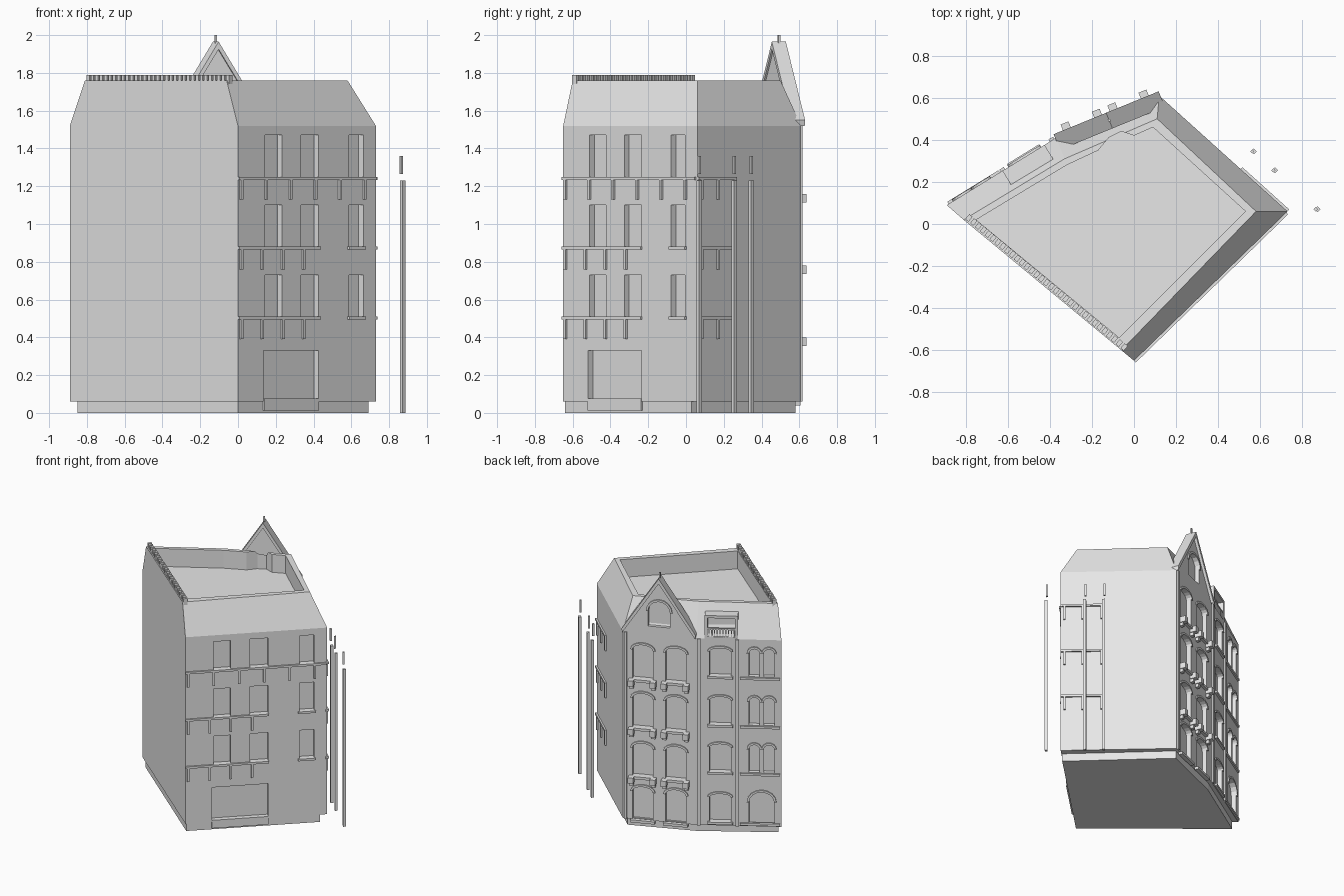
import bpy, bmesh, math
from mathutils import Vector

if "Cube" in bpy.data.objects:
    bpy.data.objects.remove(bpy.data.objects["Cube"], do_unlink=True)

stone = bpy.data.materials.new("grey stone")
stone.use_nodes = True
GREY = (0.8, 0.8, 0.8, 1)
stone.diffuse_color = GREY
stone.node_tree.nodes["Principled BSDF"].inputs["Base Color"].default_value = GREY

# Footprint corners, counter-clockwise
A, B, C, D, E = [Vector(p) for p in
                 ((-.89, .09), (0, -.65), (.73, .06), (.12, .61), (-.37, .41))]
SIDE, STREET, YARD, BAY, WING = (A, B), (B, C), (C, D), (D, E), (E, A)
EAVE, TOP, DECK = 1.52, 1.76, 1.62


def wall_point(wall, s, z, d):
    """Point s along a wall, at height z, d out from its face."""
    u = (wall[1] - wall[0]).normalized()
    p = wall[0] + u * s + Vector((u.y, -u.x)) * d
    return Vector((p.x, p.y, z))


def loft(low, high):
    """Closed solid between two matching rings of points."""
    return [Vector(p) for p in low], [Vector(p) for p in high]


def prism(wall, profile, d0, d1):
    return loft([wall_point(wall, s, z, d0) for s, z in profile],
                [wall_point(wall, s, z, d1) for s, z in profile])


def box(wall, s0, s1, z0, z1, d0, d1):
    return prism(wall, [(s0, z0), (s1, z0), (s1, z1), (s0, z1)], d0, d1)


def slab(low, high, z0, z1):
    return loft([(*p, z0) for p in low], [(*p, z1) for p in high])


def arc(s0, s1, z, rise, n=8):
    mid, half = (s0 + s1) / 2, (s1 - s0) / 2
    return [(mid + half * math.cos(math.pi * i / n), z + rise * math.sin(math.pi * i / n))
            for i in range(n + 1)]


def arched(s0, s1, z0, z1, rise):
    return [(s0, z0), (s1, z0)] + arc(s0, s1, z1 - rise, rise)


def hood(wall, s0, s1, z1, rise, t=.016, d=.01):
    """Raised band over an arched opening."""
    outer = arc(s0 - t, s1 + t, z1 - rise, rise + t)
    return prism(wall, outer + arc(s0, s1, z1 - rise, rise)[::-1], -.005, d)


def make(name, solids):
    bm = bmesh.new()
    for low, high in solids:
        a = [bm.verts.new(p) for p in low]
        b = [bm.verts.new(p) for p in high]
        bm.faces.new(a)
        bm.faces.new(b)
        for i in range(len(a)):
            j = (i + 1) % len(a)
            bm.faces.new((a[i], a[j], b[j], b[i]))
    bmesh.ops.recalc_face_normals(bm, faces=bm.faces)
    me = bpy.data.meshes.new(name)
    bm.to_mesh(me)
    bm.free()
    me.materials.append(stone)
    ob = bpy.data.objects.new(name, me)
    bpy.context.collection.objects.link(ob)
    return ob


def carve(ob, solids):
    cutter = make("cutter", solids)
    mod = ob.modifiers.new("openings", 'BOOLEAN')
    mod.operation, mod.solver, mod.object = 'DIFFERENCE', 'EXACT', cutter
    dg = bpy.context.evaluated_depsgraph_get()
    me = bpy.data.meshes.new_from_object(ob.evaluated_get(dg))
    ob.modifiers.clear()
    ob.data = me
    bpy.data.objects.remove(cutter, do_unlink=True)


# Collect openings and trim facade by facade
cuts, courses, brackets, sills, hoods = [], [], [], [], []

# Street facade: three columns, three storeys and a wide doorway
for sill in (.51, .88, 1.25):
    for s0, s1 in ((.2, .325), (.465, .595), (.82, .925)):
        cuts.append(box(STREET, s0, s1, sill, sill + .22, -.035, .05))
    top = sill > 1.2
    courses.append(box(STREET, 0, 1.01 if top else .6, sill - .016, sill, -.01, .012))
    for i in range(6 if top else 4):
        s = .012 + i * (.182 if top else .153)
        brackets.append(box(STREET, s, s + .016, sill - .12, sill - .016, -.01, .012))
    if not top:
        sills.append(box(STREET, .81, .935, sill - .016, sill, -.01, .012))
    # Short return of each course round the yard corner
    courses.append(box(YARD, 0, .3, sill - .016, sill, -.01, .012))
    for s in (.02, .15, .284):
        brackets.append(box(YARD, s, s + .016, sill - .12, sill - .016, -.01, .012))
cuts.append(box(STREET, .19, .595, .075, .33, -.035, .05))

# Gabled bay: paired arched windows with bracketed sills
for z0, z1 in ((.06, .32), (.4, .66), (.78, 1.05), (1.16, 1.43)):
    for mid in (.146, .386):
        s0, s1 = mid - .075, mid + .075
        cuts.append(prism(BAY, arched(s0, s1, z0, z1, .04), -.035, .05))
        hoods.append(hood(BAY, s0, s1, z1, .04))
        sills.append(box(BAY, s0 - .015, s1 + .015, z0 - .02, z0, -.01, .02))
        if z0 > .1:
            for s in (mid - .08, mid + .08):
                brackets.append(box(BAY, s - .02, s + .02, z0 - .045, z0, -.01, .05))
                brackets.append(box(BAY, s - .014, s + .014, z0 - .07, z0 - .045, -.01, .025))

# Wing: single windows, then paired windows beyond the pilaster
for z0, z1 in ((.09, .31), (.48, .7), (.85, 1.07), (1.23, 1.45)):
    spans = [(.1, .25)] + ([(.38, .455), (.485, .56)] if z0 > .1 else [])
    for s0, s1 in spans:
        rise = .025 if s1 < .3 else .035
        cuts.append(prism(WING, arched(s0, s1, z0, z1, rise), -.035, .05))
        hoods.append(hood(WING, s0, s1, z1, rise))
    sills.append(box(WING, .085, .265, z0 - .018, z0, -.01, .016))
    courses.append(box(WING, .315, .6, z0 - .022, z0 - .004, -.01, .012))
cuts.append(prism(WING, arched(.38, .56, .075, .33, .08), -.035, .05))
hoods.append(hood(WING, .38, .56, .33, .08))

body = [A, B, C, D, E]
walls = make("walls", [slab(body, body, .06, EAVE)])
carve(walls, cuts)
make("string_courses", courses)
make("brackets", brackets)
make("window_sills", sills)
make("arch_hoods", hoods)
make("pilasters", [box(WING, .285, .31, .06, EAVE, -.01, .012),
                   box(WING, .01, .035, .06, EAVE, -.01, .012),
                   box(BAY, .01, .03, .06, EAVE, -.01, .012)])

# Plinth, set back except along the street
plinth = [(-.85, .07), (0, -.64), (.69, .03), (.1, .58), (-.36, .385)]
make("plinth", [slab(plinth, plinth, 0, .06)])
make("door_step", [box(STREET, .19, .595, .012, .075, -.035, .004)])

# Mansard roof hollowed down to a flat deck behind the parapet
rim = [(-.81, .02), (-.06, -.6), (.58, .06), (.11, .5), (-.33, .31)]
roof = make("mansard_roof", [slab(body, rim, EAVE, TOP)])
well = [(-.75, .02), (-.07, -.54), (.53, .06), (.09, .46), (0, .42), (-.06, .44),
        (-.12, .41), (-.17, .35), (-.32, .28)]
carve(roof, [slab(well, well, DECK, 2)])
make("parapet_teeth", [box(SIDE, .11 + i * .03, .13 + i * .03, TOP - .02, 1.79, -.035, -.005)
                       for i in range(33)])

# Gable over the bay, with arched window and raking copings
W = (E - D).length
half = W / 2
gable = make("gable", [prism(BAY, [(0, EAVE), (W, EAVE), (half, 1.93)], -.05, 0)])
carve(gable, [prism(BAY, arched(half - .08, half + .08, 1.58, 1.78, .08), -.03, .05)])
make("gable_hood", [hood(BAY, half - .08, half + .08, 1.78, .08)])
make("gable_copings", [prism(BAY, [(e, EAVE), (half, 1.925), (half, 1.965), (e - k, EAVE + .03)],
                             -.06, .02) for e, k in ((0, .005), (W, -.005))])
make("finial", [box(BAY, half - .006, half + .006, 1.94, 2, -.025, -.013)])

# Dormer with a balustrade on the wing roof
dormer = make("dormer", [box(WING, .065, .3, 1.5, 1.7, -.09, 0)])
carve(dormer, [box(WING, .085, .28, 1.535, 1.68, -.04, .05)])
make("dormer_rail", [box(WING, .085, .28, 1.588, 1.6, -.014, -.002)] +
     [box(WING, .09 + i * .02, .098 + i * .02, 1.535, 1.59, -.012, -.004) for i in range(10)])

# Freestanding drainpipes beyond the yard wall
pipes = []
for x, y in ((.57, .345), (.67, .255), (.872, .07)):
    for r, dx, z0, z1 in ((.014, 0, 0, 1.23), (.01, -.008, 1.265, 1.36)):
        ring = [(x + dx + r, y), (x + dx, y + r), (x + dx - r, y), (x + dx, y - r)]
        pipes.append(slab(ring, ring, z0, z1))
make("drainpipes", pipes)
